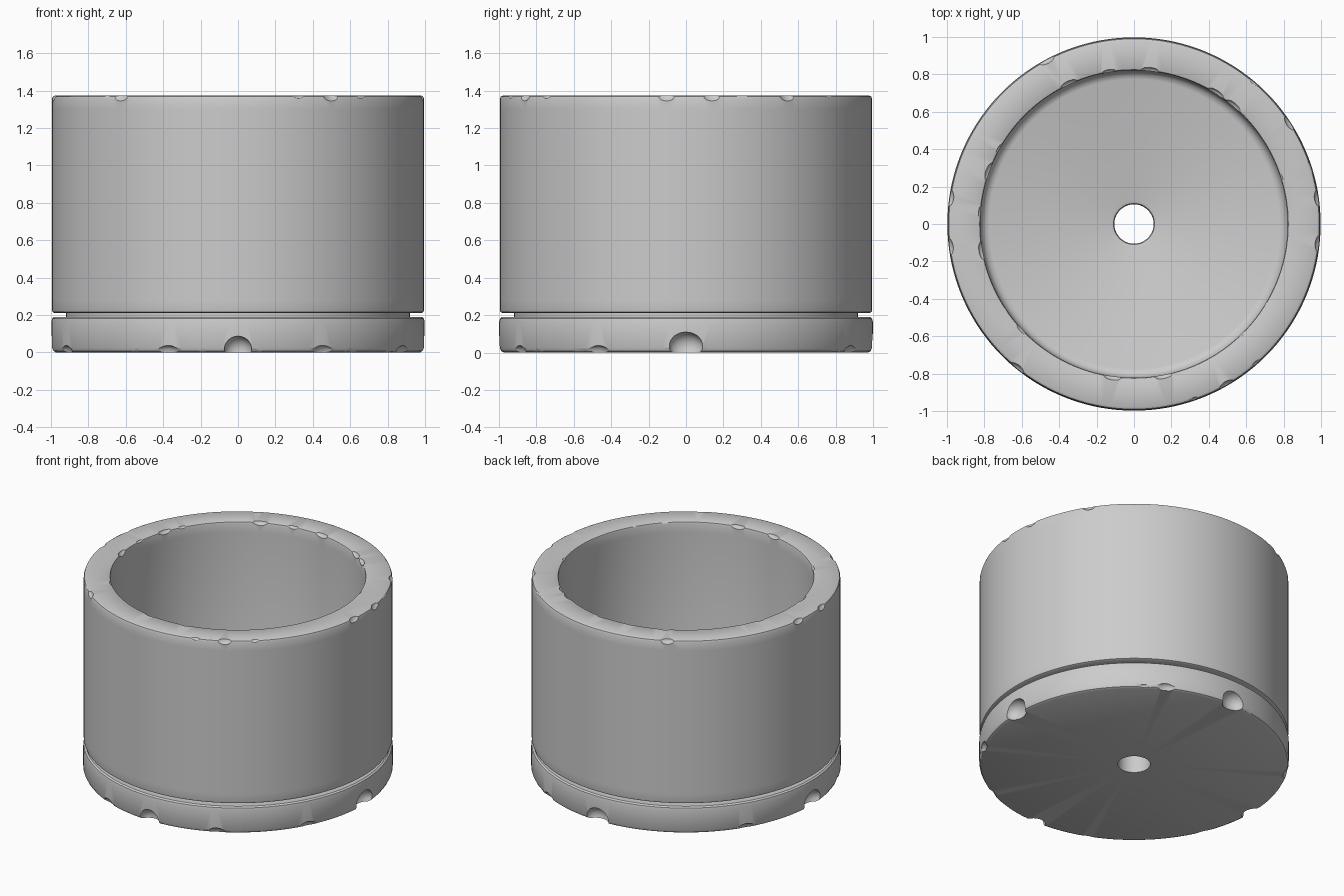
import bpy, bmesh, math, random
from mathutils import Matrix, Vector

cube = bpy.data.objects.get("Cube")
if cube:
    bpy.data.objects.remove(cube, do_unlink=True)

random.seed(7)

# Material
stone = bpy.data.materials.new("pale grey stone")
stone.use_nodes = True
GREY = (0.604, 0.604, 0.604, 1)
stone.diffuse_color = GREY
bsdf = next(n for n in stone.node_tree.nodes if n.type == 'BSDF_PRINCIPLED')
bsdf.inputs["Base Color"].default_value = GREY
bsdf.inputs["Roughness"].default_value = 0.8


def make_object(name, bm):
    mesh = bpy.data.meshes.new(name)
    bm.to_mesh(mesh)
    bm.free()
    obj = bpy.data.objects.new(name, mesh)
    bpy.context.collection.objects.link(obj)
    obj.data.materials.append(stone)
    return obj


def lathe(name, profile, segments):
    """Revolve a closed (radius, height) profile around z."""
    bm = bmesh.new()
    rings = []
    for i in range(segments):
        a = math.tau * i / segments
        rings.append([bm.verts.new((r * math.cos(a), r * math.sin(a), z)) for r, z in profile])
    n = len(profile)
    for i in range(segments):
        here, after = rings[i], rings[(i + 1) % segments]
        for j in range(n):
            k = (j + 1) % n
            bm.faces.new((here[j], after[j], after[k], here[k]))
    bmesh.ops.recalc_face_normals(bm, faces=bm.faces)
    return make_object(name, bm)


# Pot: base disc, shadow groove, thick wall, rounded floor and drain hole
profile = [
    (0.105, 0.0), (0.975, 0.0), (0.99, 0.008), (0.998, 0.025), (0.998, 0.165), (0.994, 0.182), (0.983, 0.19),
    (0.92, 0.19), (0.92, 0.212),
    (0.983, 0.212), (0.992, 0.217), (0.995, 0.23), (0.995, 0.28), (0.995, 1.30),
    (0.995, 1.355), (0.99, 1.368), (0.978, 1.374),
    (0.832, 1.374), (0.825, 1.37), (0.822, 1.36), (0.822, 1.30),
    (0.822, 0.26), (0.815, 0.23), (0.80, 0.21), (0.775, 0.20),
    (0.125, 0.20), (0.11, 0.195), (0.105, 0.18),
]
pot = lathe("pot", profile, 144)

# Cutter: rounded scoops and worn chips gathered in one helper
cut = bmesh.new()


def scoop(angle, radius, z, size, detail=2):
    """Add an ellipsoid; size is (radial, tangential, vertical)."""
    m = (Matrix.Rotation(math.radians(angle), 4, 'Z')
         @ Matrix.Translation(Vector((radius, 0, z)))
         @ Matrix.Diagonal((*size, 1)))
    bmesh.ops.create_icosphere(cut, subdivisions=detail, radius=1, matrix=m)


# Four drainage scoops around the foot
for angle, top, width in ((0, 0.11, 0.09), (90, 0.10, 0.085), (180, 0.11, 0.09), (270, 0.088, 0.075)):
    scoop(angle, 1.0, top - 0.075, (0.07, width, 0.075), 3)

# Larger chips on the foot edge
for angle in (248, 297, 203, 148, 62, 332):
    scoop(angle, 1.005, 0.0, (0.035, 0.07, 0.04))

# Larger chips on the outer and inner rim
for angle in (8, -6, 172, 187, 33, 118, 231, 300):
    scoop(angle, 1.006, 1.385, (0.035, 0.06, 0.045))
for angle in (115, 84, 58, 50, 160, 190, 262, 281):
    scoop(angle, 0.815, 1.385, (0.03, 0.06, 0.035))

# Small scattered wear along all three edges
for i in range(14):
    for radius, z in ((1.004, 1.383), (0.815, 1.383), (1.006, -0.004)):
        angle = i * 360 / 14 + random.uniform(-9, 9)
        s = random.uniform(0.7, 1.2)
        scoop(angle, radius, z, (0.022 * s, 0.045 * s, 0.024 * s))

cutter = make_object("chip_cutter", cut)
cutter.hide_render = True

# Carve the pot, then bake the result and drop the helper
carve = pot.modifiers.new("carve", 'BOOLEAN')
carve.operation = 'DIFFERENCE'
carve.solver = 'EXACT'
carve.use_self = True
carve.object = cutter
bpy.context.view_layer.update()
for o in bpy.context.selected_objects:
    o.select_set(False)
bpy.context.view_layer.objects.active = pot
pot.select_set(True)
bpy.ops.object.modifier_apply(modifier=carve.name)
bpy.data.objects.remove(cutter, do_unlink=True)

bpy.ops.object.shade_smooth_by_angle(angle=math.radians(35))
